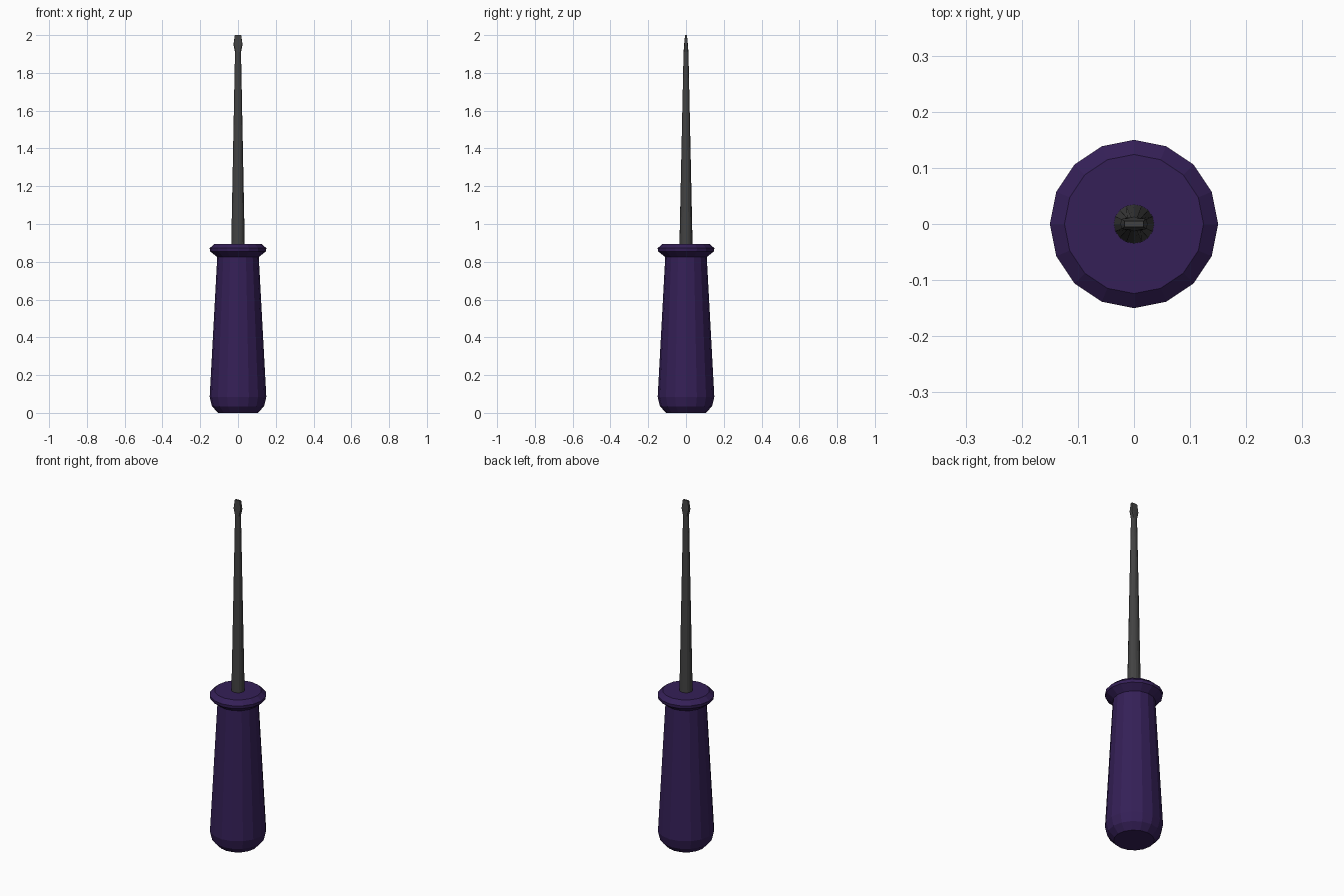
import bpy, math

if "Cube" in bpy.data.objects:
    bpy.data.objects.remove(bpy.data.objects["Cube"])

SIDES = 16


def material(name, color):
    m = bpy.data.materials.new(name)
    m.diffuse_color = (*color, 1)
    m.use_nodes = True
    m.node_tree.nodes["Principled BSDF"].inputs["Base Color"].default_value = m.diffuse_color
    return m


def loft(name, sections, mat):
    """Stack rings of (z, half_x, half_y, squareness) and cap both ends."""
    verts, faces = [], []
    for z, rx, ry, square in sections:
        for k in range(SIDES):
            a = 2 * math.pi * k / SIDES
            c, s = math.cos(a), math.sin(a)
            f = 1 + square * (1 / max(abs(c), abs(s)) - 1)
            verts.append((rx * c * f, ry * s * f, z))
    for i in range(len(sections) - 1):
        for k in range(SIDES):
            a, b = i * SIDES + k, i * SIDES + (k + 1) % SIDES
            faces.append((a, b, b + SIDES, a + SIDES))
    faces.append(tuple(reversed(range(SIDES))))
    faces.append(tuple(range(len(verts) - SIDES, len(verts))))
    mesh = bpy.data.meshes.new(name)
    mesh.from_pydata(verts, [], faces)
    mesh.materials.append(mat)
    obj = bpy.data.objects.new(name, mesh)
    bpy.context.collection.objects.link(obj)
    return obj


purple = material("purple_grip", (0.035, 0.014, 0.095))
steel = material("dark_steel", (0.055, 0.055, 0.055))

# Tapered grip with rounded butt and flared collar
profile = [(0, 0.105), (0.035, 0.138), (0.085, 0.15), (0.825, 0.11),
           (0.855, 0.148), (0.872, 0.15), (0.895, 0.124)]
loft("handle", [(z, r, r, 0) for z, r in profile], purple)

# Round shaft flattening into a flared flat blade
loft("shaft", [(0.88, 0.036, 0.035, 0),
               (1.91, 0.016, 0.013, 0.2),
               (1.95, 0.024, 0.010, 0.7),
               (2.0, 0.017, 0.005, 1)], steel)
